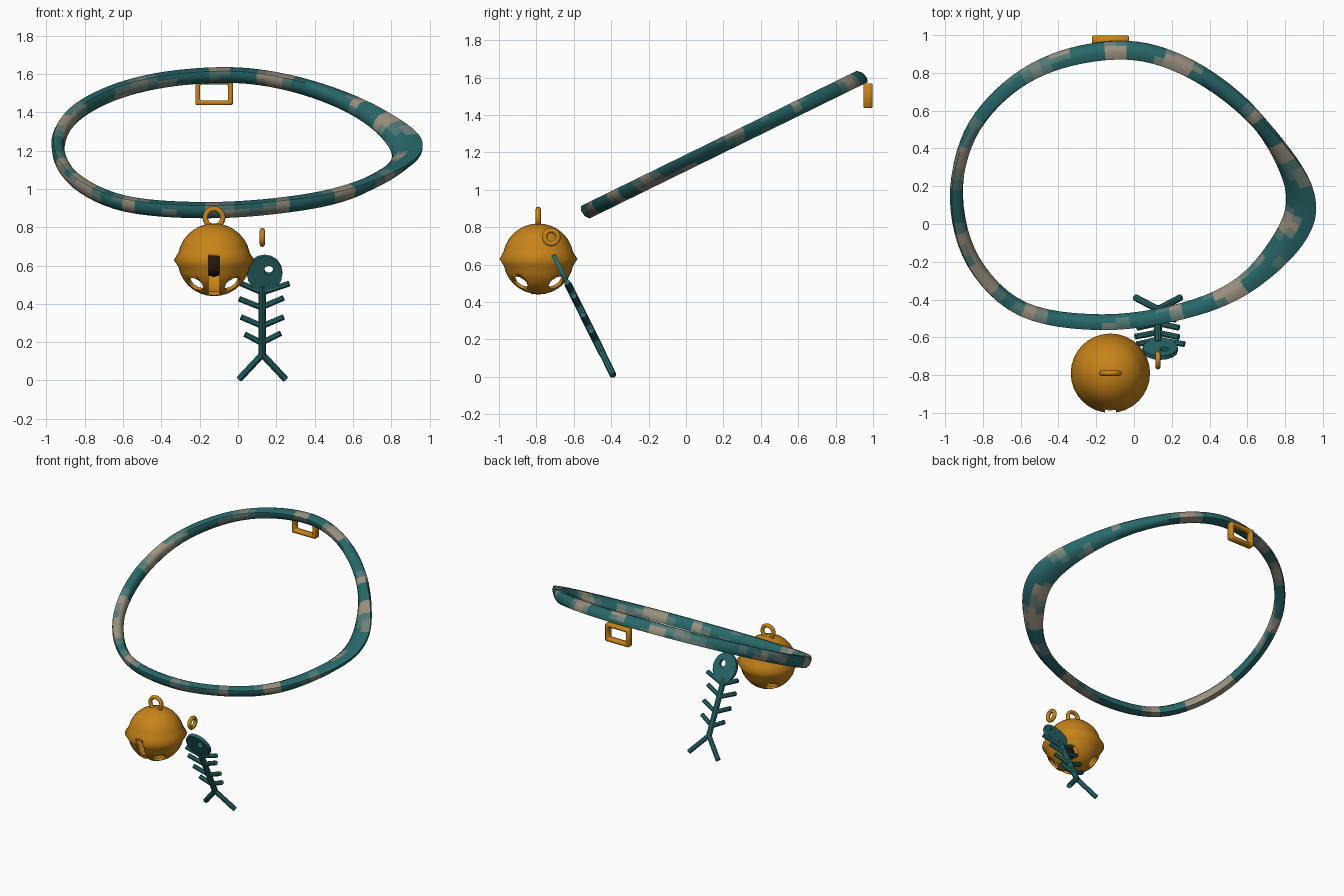
import bpy, bmesh, math
from mathutils import Vector, Matrix, noise

if "Cube" in bpy.data.objects:
    bpy.data.objects.remove(bpy.data.objects["Cube"])


def material(name, rgb):
    m = bpy.data.materials.new(name)
    m.diffuse_color = (*rgb, 1)
    m.use_nodes = True
    m.node_tree.nodes["Principled BSDF"].inputs["Base Color"].default_value = m.diffuse_color
    return m


TEAL = material("teal", (0.022, 0.14, 0.145))
TEAL_MID = material("teal_mid", (0.08, 0.19, 0.18))
GREY_TEAL = material("grey_teal", (0.17, 0.23, 0.2))
BEIGE = material("beige", (0.33, 0.29, 0.22))
GOLD = material("gold", (0.58, 0.23, 0.01))
DARK = material("dark", (0.02, 0.008, 0.004))


def finish(bm, name, mats, loc=(0, 0, 0), smooth=40):
    bmesh.ops.recalc_face_normals(bm, faces=bm.faces[:])
    me = bpy.data.meshes.new(name)
    bm.to_mesh(me)
    bm.free()
    for m in mats:
        me.materials.append(m)
    ob = bpy.data.objects.new(name, me)
    ob.location = loc
    bpy.context.collection.objects.link(ob)
    bpy.ops.object.select_all(action='DESELECT')
    ob.select_set(True)
    bpy.context.view_layer.objects.active = ob
    bpy.ops.object.shade_smooth_by_angle(angle=math.radians(smooth))
    return ob


def sweep(bm, rings):
    """Closed skin over a loop of closed rings."""
    vs = [[bm.verts.new(p) for p in r] for r in rings]
    n, k = len(vs), len(vs[0])
    return [bm.faces.new((vs[i][j], vs[(i + 1) % n][j],
                          vs[(i + 1) % n][(j + 1) % k], vs[i][(j + 1) % k]))
            for i in range(n) for j in range(k)]


def torus(name, loc, major, minor, u, v):
    u, v = Vector(u), Vector(v)
    w = u.cross(v)
    bm = bmesh.new()
    rings = []
    for i in range(20):
        a = math.tau * i / 20
        d = u * math.cos(a) + v * math.sin(a)
        rings.append([d * (major + minor * math.cos(math.tau * j / 8))
                      + w * minor * math.sin(math.tau * j / 8) for j in range(8)])
    sweep(bm, rings)
    return finish(bm, name, [GOLD], loc, 60)


def rod(bm, a, b, r, sides=8):
    a, b = Vector(a), Vector(b)
    d = b - a
    m = Matrix.Translation((a + b) / 2) @ d.to_track_quat('Z', 'Y').to_matrix().to_4x4()
    bmesh.ops.create_cone(bm, cap_ends=True, segments=sides, radius1=r, radius2=r,
                          depth=d.length, matrix=m)


# Collar band: tilted loop, control points are x, y, width, outward lean of the upper edge
path = [Vector(p) for p in (
    (-0.94, 0.14, .065, .005), (-0.87, 0.47, .065, 0), (-0.665, 0.72, .065, -.005),
    (-0.385, 0.87, .075, -.01), (-0.04, 0.92, .08, -.012), (0.25, 0.845, .08, -.01),
    (0.53, 0.665, .08, 0), (0.745, 0.43, .085, .02), (0.88, 0.16, .11, .045),
    (0.83, -0.06, .11, .04), (0.585, -0.32, .085, .015), (0.26, -0.46, .07, .008),
    (-0.17, -0.52, .07, .006), (-0.59, -0.45, .065, .006), (-0.85, -0.2, .065, .006))]


def spline(t):
    i = int(t)
    f = t - i
    a, b, c, d = (path[(i + k) % len(path)] for k in (-1, 0, 1, 2))
    return 0.5 * (2 * b + (c - a) * f + (2 * a - 5 * b + 4 * c - d) * f ** 2
                  + (3 * b - a - 3 * c + d) * f ** 3)


def lift(p):
    return Vector((p[0], p[1], 1.144 + 0.49 * p[1]))


up = Vector((0, -0.44, 0.898)).normalized()
section = [(1, .45), (.6, 1), (-.6, 1), (-1, .45), (-1, -.45), (-.6, -1), (.6, -1), (1, -.45)]
SEG = 90
rings = []
for i in range(SEG):
    t = i * len(path) / SEG
    p = spline(t)
    tan = (lift(spline(t + 0.05)) - lift(spline(t - 0.05))).normalized()
    out = up.cross(tan)   # path runs clockwise, so this points outward
    rings.append([lift(p) + out * (a * p[2] / 2 + h * p[3]) + up * h * 0.04
                  for a, h in section])
bm = bmesh.new()
for f in sweep(bm, rings):
    n = noise.noise(f.calc_center_median() * 5.5)
    f.material_index = sum(n > level for level in (0.06, 0.16, 0.26))
finish(bm, "collar_band", [TEAL, TEAL_MID, GREY_TEAL, BEIGE], smooth=60)

# Buckle: rectangular frame hanging at the back
bm = bmesh.new()
frame = []
for sx, sz in ((-1, -1), (1, -1), (1, 1), (-1, 1)):
    frame.append([(sx * x, y, sz * z) for x, z, y in
                  ((.098, .066, -.025), (.098, .066, .025), (.073, .042, .025), (.073, .042, -.025))])
sweep(bm, frame)
bmesh.ops.bevel(bm, geom=bm.edges[:], offset=0.006, segments=1, affect='EDGES')
finish(bm, "buckle", [GOLD], (-0.125, 0.973, 1.503), 50)

# Bell: hollow sphere with a ridge round the middle
C = Vector((-0.125, -0.79, 0.63))
R = 0.19
prof = []
for i in range(17):
    a = -math.pi / 2 + math.pi * i / 16
    prof.append((0.21, 0) if i == 8 else (R * math.cos(a), R * math.sin(a)))
bm = bmesh.new()
vs = [bm.verts.new((r, 0, z)) for r, z in prof]
es = [bm.edges.new(e) for e in zip(vs, vs[1:])]
bmesh.ops.spin(bm, geom=vs + es, cent=(0, 0, 0), axis=(0, 0, 1), angle=math.tau,
               steps=32, use_duplicate=False)
bmesh.ops.remove_doubles(bm, verts=bm.verts[:], dist=1e-4)
bell = finish(bm, "bell", [GOLD], C, 80)
sol = bell.modifiers.new("shell", 'SOLIDIFY')
sol.thickness = 0.018
sol.offset = -1

# Bell cutters: front slit and four round holes below
bm = bmesh.new()
bmesh.ops.create_cube(bm, size=1, matrix=Matrix.Translation((0, -0.14, -0.09))
                      @ Matrix.Diagonal((0.058, 0.2, 0.22, 1)))
for k in range(4):
    a = math.pi / 4 + k * math.pi / 2
    d = Vector((math.cos(a), math.sin(a), -0.95)).normalized()
    rod(bm, d * 0.13, d * 0.26, 0.045, 12)
cut = finish(bm, "bell_cutter", [GOLD], C)
cut.hide_render = True
cut.hide_viewport = True
cut.display_type = 'WIRE'
b = bell.modifiers.new("openings", 'BOOLEAN')
b.object = cut
b.operation = 'DIFFERENCE'
b.solver = 'EXACT'

# Clapper inside the bell
bm = bmesh.new()
bmesh.ops.create_icosphere(bm, subdivisions=2, radius=0.06)
finish(bm, "bell_clapper", [DARK], C + Vector((0, -0.07, -0.03)), 60)

# Hanging rings
torus("bell_loop", (-0.125, -0.79, 0.85), 0.046, 0.014, (1, 0, 0), (0, 0, 1))
torus("charm_ring", (0.127, -0.72, 0.747), 0.036, 0.014, (0, 1, 0), (0, 0, 1))

# Fish bone charm, drawn upright then tilted back
K = 1 / 0.896
bm = bmesh.new()
n = 16
head = []
for i in range(n):
    a = math.tau * i / n
    o = (0.012 + 0.093 * math.cos(a), 0.565 * K + 0.102 * math.sin(a))
    e = (0.034 + 0.024 * math.cos(a), 0.585 * K + 0.025 * math.sin(a))
    head.append([(o[0], -.012, o[1]), (o[0], .012, o[1]), (e[0], .012, e[1]), (e[0], -.012, e[1])])
sweep(bm, head)
rod(bm, (0, 0, 0.125 * K), (0, 0, 0.5 * K), 0.02)
for s, ribs in ((1, ((.14, .51), (.11, .435), (.11, .335), (.095, .25))),
                (-1, ((.11, .51), (.12, .43), (.11, .335), (.09, .245)))):
    for x, z in ribs:
        rod(bm, (0, 0, (z - 0.047) * K), (s * x, 0, z * K), 0.016)
    rod(bm, (0, 0, 0.14 * K), (s * 0.12, 0, 0.012 * K), 0.018)
fish = finish(bm, "fish_bone_charm", [TEAL], (0.127, -0.383, -0.004))
fish.rotation_euler.x = math.radians(26.4)
